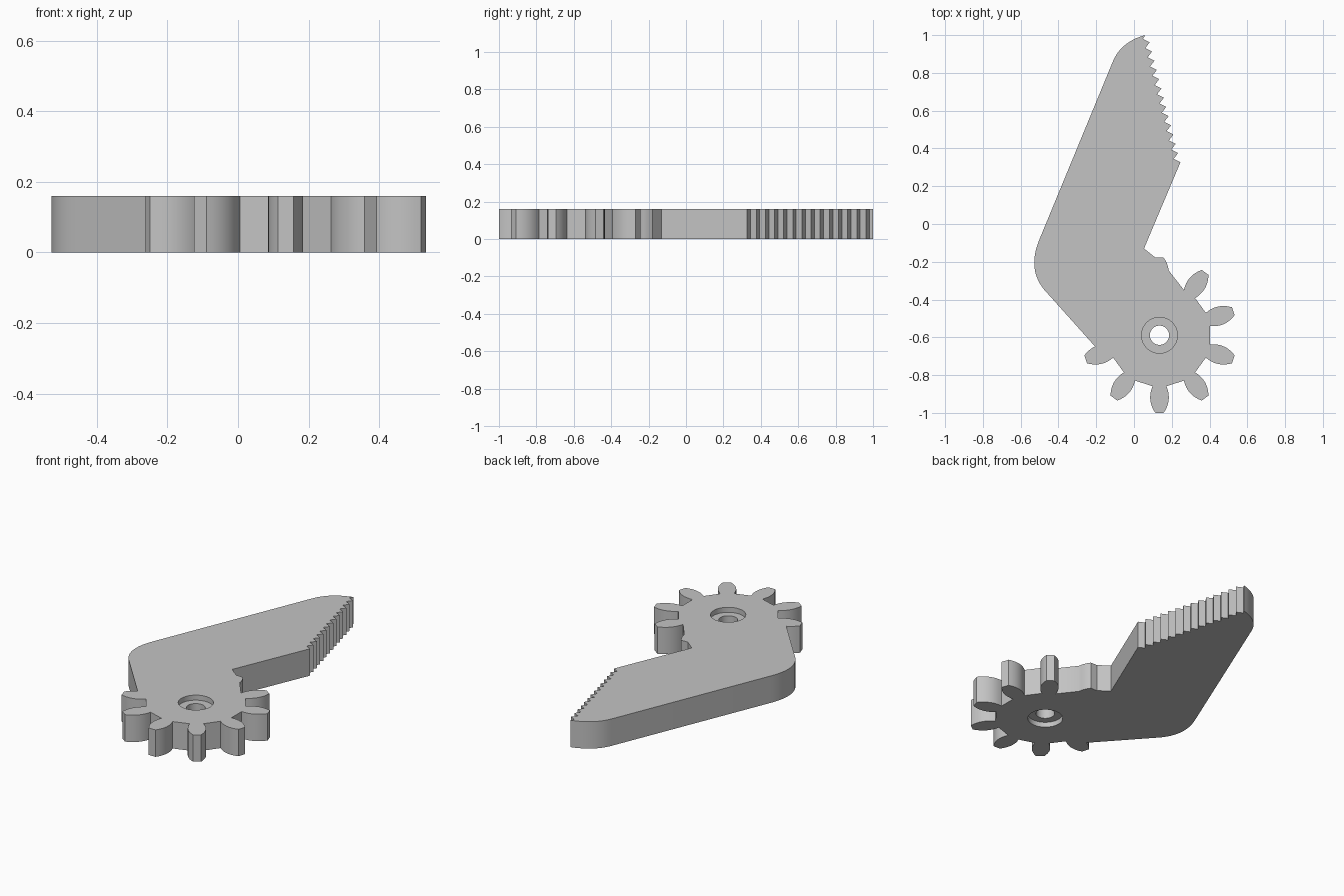
import bpy, bmesh
from math import radians
from mathutils import Vector, Matrix

cube = bpy.data.objects.get("Cube")
if cube:
    bpy.data.objects.remove(cube)

THICK = 0.16
HUB = Vector((0.135, -0.589))


def bezier(a, b, c, n=10):
    """Points along a quadratic curve, both ends included."""
    a, b, c = Vector(a), Vector(b), Vector(c)
    return [a * (1 - t) ** 2 + b * 2 * t * (1 - t) + c * t * t
            for t in (i / n for i in range(n + 1))]


# Gear tooth flank in (radius, half width), from root to tip
FLANK = bezier((0.27, 0.037), (0.345, 0.068), (0.411, 0.022), 8)


def flank(angle, side):
    turn = Matrix.Rotation(radians(angle), 2)
    return [HUB + turn @ Vector((p.x, side * p.y)) for p in FLANK]


# Arm: rounded tip, then rounded elbow
outline = bezier((0.06, 1.0), (-0.065, 0.967), (-0.11, 0.865))[:]
outline += bezier((-0.50, -0.08), (-0.572, -0.25), (-0.46, -0.365), 14)

# Gear teeth; the first and last merge into the arm
for angle in range(198, 451, 36):
    rising, falling = flank(angle, -1), flank(angle, 1)[::-1]
    if angle == 198:
        rising = rising[4:]
    if angle == 450:
        rising, falling = rising[4:], falling[:1]
    outline += rising + falling

# Inner corner and serrated gripping edge
outline.append(Vector((0.053, -0.13)))
first, last, count = Vector((0.246, 0.327)), Vector((0.083, 0.962)), 14
for i in range(count):
    crest = first.lerp(last, i / (count - 1))
    outline += [crest, crest + Vector((-0.036, 0.018))]


def make_object(name, bm):
    bmesh.ops.recalc_face_normals(bm, faces=bm.faces)
    mesh = bpy.data.meshes.new(name)
    bm.to_mesh(mesh)
    bm.free()
    obj = bpy.data.objects.new(name, mesh)
    bpy.context.collection.objects.link(obj)
    return obj


# Jaw plate extruded from the outline
bm = bmesh.new()
base = bm.faces.new([bm.verts.new((p.x, p.y, 0)) for p in outline])
top = bmesh.ops.extrude_face_region(bm, geom=[base], use_keep_orig=True)["geom"]
bmesh.ops.translate(bm, vec=(0, 0, THICK),
                    verts=[v for v in top if isinstance(v, bmesh.types.BMVert)])
jaw = make_object("gripper_jaw", bm)

# Pivot hole cutter, counterbored from both sides
WIDE, NARROW, DEPTH = 0.095, 0.051, 0.03
profile = [(0, -0.1), (WIDE, -0.1), (WIDE, DEPTH), (NARROW, DEPTH),
           (NARROW, THICK - DEPTH), (WIDE, THICK - DEPTH), (WIDE, 0.3), (0, 0.3)]
bm = bmesh.new()
points = [bm.verts.new((HUB.x + r, HUB.y, z)) for r, z in profile]
edges = [bm.edges.new(pair) for pair in zip(points, points[1:])]
bmesh.ops.spin(bm, geom=points + edges, cent=(HUB.x, HUB.y, 0), axis=(0, 0, 1),
               angle=radians(360), steps=48, use_merge=True)
bmesh.ops.remove_doubles(bm, verts=bm.verts, dist=0.0005)
cutter = make_object("pivot_cutter", bm)
cutter.hide_render = True

cut = jaw.modifiers.new("pivot_hole", "BOOLEAN")
cut.operation = "DIFFERENCE"
cut.solver = "EXACT"
cut.object = cutter
bpy.ops.object.select_all(action="DESELECT")
jaw.select_set(True)
bpy.context.view_layer.objects.active = jaw
bpy.ops.object.modifier_apply(modifier=cut.name)
bpy.data.objects.remove(cutter)

# Single grey colour
grey = bpy.data.materials.new("plain_grey")
grey.use_nodes = True
colour = (0.55, 0.55, 0.55, 1)
grey.diffuse_color = colour
grey.node_tree.nodes["Principled BSDF"].inputs["Base Color"].default_value = colour
jaw.data.materials.clear()
jaw.data.materials.append(grey)
bpy.ops.object.shade_smooth_by_angle(angle=radians(30))
